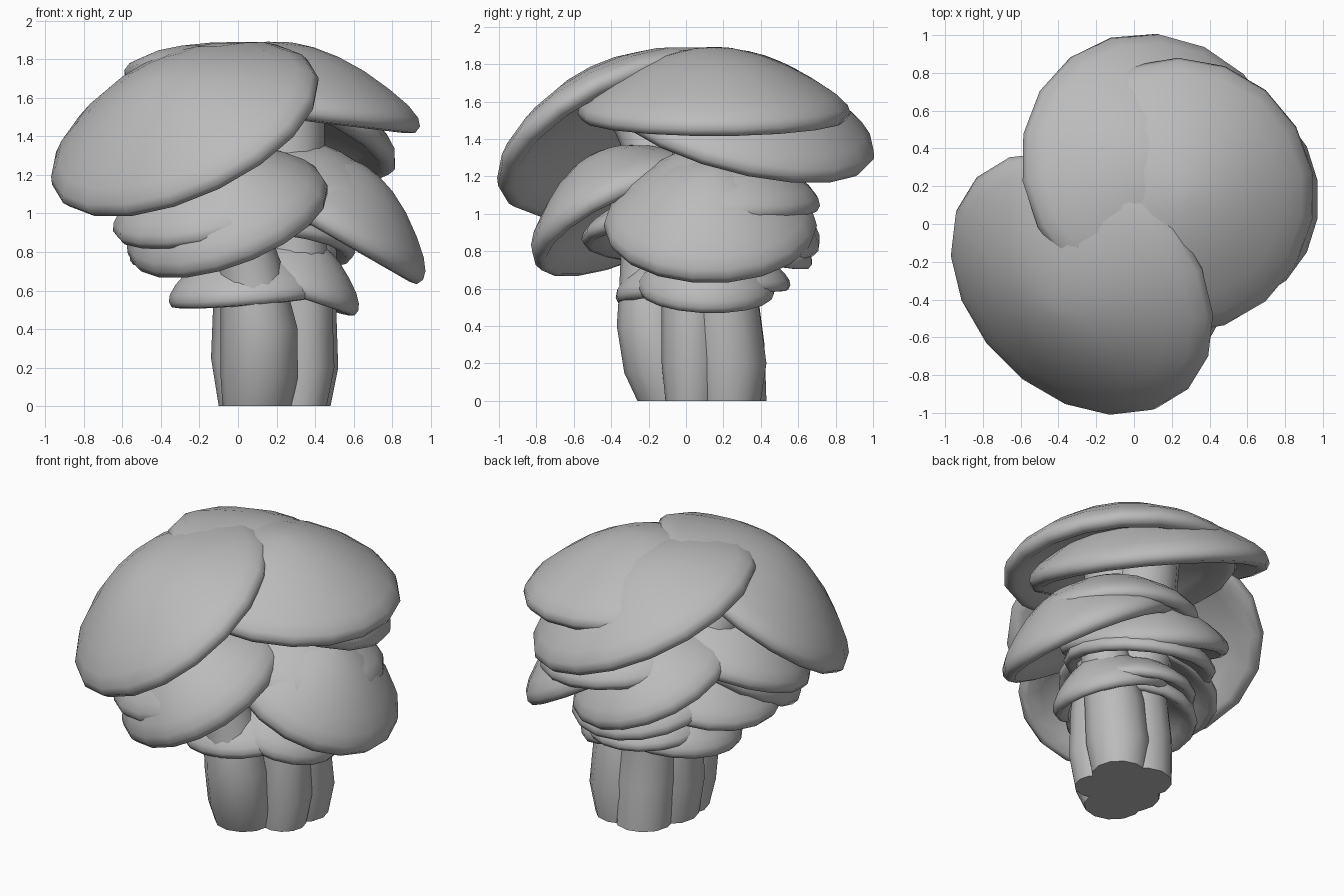
import bpy
import bmesh
from math import pi, cos, sin
from mathutils import Vector, Matrix

cube = bpy.data.objects.get("Cube")
if cube:
    bpy.data.objects.remove(cube, do_unlink=True)

# One matte grey for the whole cluster
grey = bpy.data.materials.new("mushroom_grey")
grey.use_nodes = True
grey.diffuse_color = (0.5, 0.5, 0.5, 1)
bsdf = grey.node_tree.nodes["Principled BSDF"]
bsdf.inputs["Base Color"].default_value = grey.diffuse_color
bsdf.inputs["Roughness"].default_value = 0.8

SIDES = 18


def skin(name, rings):
    """Bridge equal rings of points into a closed, smooth shaded body."""
    bm = bmesh.new()
    loops = [[bm.verts.new(p) for p in ring] for ring in rings]
    for low, high in zip(loops, loops[1:]):
        n = len(low)
        for i in range(n):
            j = (i + 1) % n
            bm.faces.new((low[i], low[j], high[j], high[i]))
    bm.faces.new(loops[0])
    bm.faces.new(loops[-1])
    bmesh.ops.recalc_face_normals(bm, faces=bm.faces)
    mesh = bpy.data.meshes.new(name)
    bm.to_mesh(mesh)
    bm.free()
    mesh.materials.append(grey)
    obj = bpy.data.objects.new(name, mesh)
    bpy.context.collection.objects.link(obj)
    bpy.ops.object.select_all(action="DESELECT")
    obj.select_set(True)
    bpy.context.view_layer.objects.active = obj
    bpy.ops.object.shade_smooth_by_angle(angle=pi / 3)
    return obj


# Cap section: hollow underside, rolled lip, then a softly pointed dome
UNDERSIDE = [(0.03, 0.38), (0.4, 0.27), (0.75, 0.05), (0.9, -0.1), (0.97, -0.08)]
DOME = [(1, 0.02), (0.98, 0.14), (0.9, 0.3), (0.75, 0.5), (0.55, 0.72),
        (0.35, 0.88), (0.17, 0.97), (0.03, 1)]


def cap(name, centre, radius, height, normal, widen=1.0):
    """Domed cap facing along normal; widen stretches it across its tilt."""
    turn = Vector(normal).to_track_quat("Z", "Y").to_matrix().to_4x4()
    place = Matrix.Translation(centre) @ turn
    rings = []
    for r, h in UNDERSIDE + DOME:
        rings.append([place @ Vector((widen * radius * r * cos(2 * pi * i / SIDES),
                                      radius * r * sin(2 * pi * i / SIDES),
                                      height * h)) for i in range(SIDES)])
    return skin(name, rings)


def stem(name, path):
    """Round stem through (x, y, z, radius) stations."""
    n = 12
    return skin(name, [[(x + r * cos(2 * pi * i / n), y + r * sin(2 * pi * i / n), z)
                        for i in range(n)] for x, y, z, r in path])


# Three large caps on top
cap("front_top_cap", (-0.27, -0.31, 1.42), 0.72, 0.37, (-0.42, -0.42, 0.80), 1.1)
cap("left_top_cap", (0.23, 0.15, 1.53), 0.73, 0.36, (0.12, 0, 0.99))
cap("back_top_cap", (0.11, 0.28, 1.48), 0.75, 0.37, (0.32, 0.24, 0.92))

# Middle tier
cap("front_middle_cap", (-0.05, -0.31, 0.96), 0.55, 0.41, (-0.33, -0.38, 0.865))
cap("right_middle_cap", (-0.12, -0.27, 1.02), 0.54, 0.34, (-0.22, -0.26, 0.94))
cap("left_middle_cap", (0.47, 0.13, 0.93), 0.57, 0.37, (0.50, 0, 0.87))
cap("left_upper_cap", (0.32, 0.18, 1.06), 0.54, 0.32, (0.12, 0.03, 0.99))
cap("back_middle_cap", (0.10, 0.22, 0.97), 0.52, 0.32, (0.25, 0.30, 0.92))
cap("back_lower_cap", (0.14, 0.22, 0.83), 0.47, 0.27, (0.08, 0.22, 0.97))
cap("right_lower_cap", (-0.08, -0.06, 0.86), 0.50, 0.28, (-0.22, 0, 0.97))

# Small bottom tier
cap("right_small_cap", (0.05, 0.03, 0.57), 0.41, 0.30, (-0.08, -0.05, 1))
cap("left_small_cap", (0.27, 0.11, 0.60), 0.37, 0.30, (0.30, 0.03, 0.95))
cap("back_small_cap", (0.15, 0.18, 0.63), 0.38, 0.24, (0.05, 0.05, 1))

# Bundled stems
stem("front_stem", [(0.10, -0.08, 0, 0.18), (0.11, -0.13, 0.15, 0.20),
                    (0.11, -0.17, 0.4, 0.20), (0.09, -0.18, 0.55, 0.18),
                    (0.05, -0.18, 0.75, 0.17), (-0.05, -0.24, 1.1, 0.15)])
stem("left_stem", [(0.31, 0.23, 0, 0.17), (0.32, 0.23, 0.2, 0.20),
                   (0.32, 0.20, 0.5, 0.19), (0.35, 0.16, 0.8, 0.16),
                   (0.40, 0.14, 1.1, 0.14)])
stem("right_stem", [(0.08, 0.06, 0, 0.18), (0.06, 0.06, 0.25, 0.20),
                    (0.06, 0.06, 0.5, 0.19), (0, 0, 0.9, 0.17),
                    (-0.15, -0.15, 1.3, 0.17), (-0.25, -0.26, 1.55, 0.17)])
stem("back_stem", [(0.14, 0.25, 0, 0.18), (0.13, 0.23, 0.3, 0.19),
                   (0.13, 0.20, 0.6, 0.18), (0.13, 0.23, 1.1, 0.20),
                   (0.14, 0.27, 1.6, 0.22)])
stem("inner_left_stem", [(0.32, 0.03, 0, 0.14), (0.34, 0.03, 0.2, 0.16),
                         (0.33, 0.03, 0.5, 0.16), (0.27, 0.08, 1.0, 0.18),
                         (0.25, 0.15, 1.65, 0.20)])
